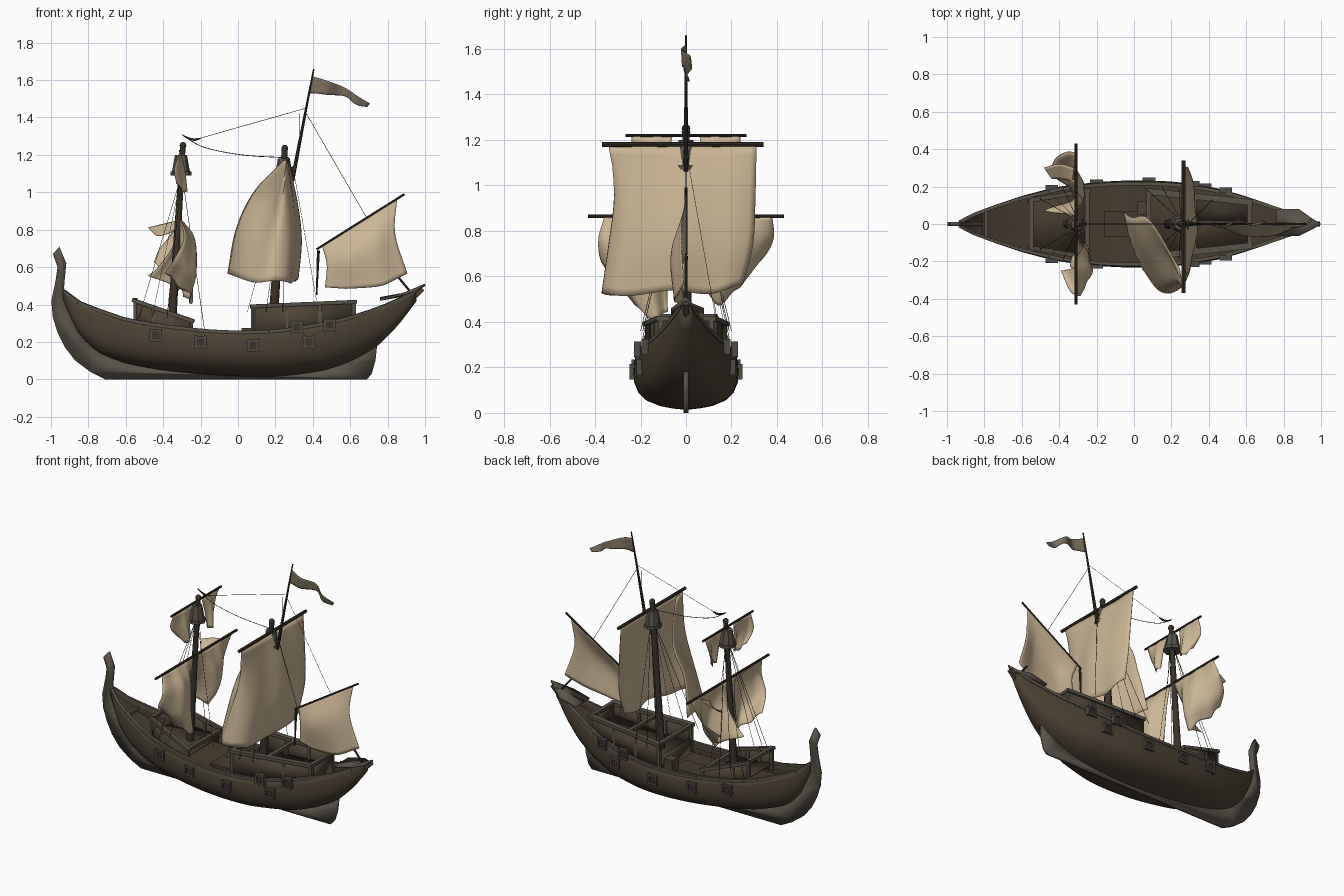
import bpy, bmesh, math
from mathutils import Vector as V, Matrix


def mat(name, c):
    m = bpy.data.materials.new(name)
    m.diffuse_color = (*c, 1)
    return m


HULL = mat("hull_brown", (0.074, 0.055, 0.035))
DECK = mat("deck_brown", (0.062, 0.045, 0.028))
TRIM = mat("weathered_trim", (0.1, 0.086, 0.066))
IRON = mat("port_grey", (0.075, 0.069, 0.058))
MAST = mat("dark_timber", (0.042, 0.032, 0.023))
SAIL = mat("sail_canvas", (0.6, 0.465, 0.295))
FLAG = mat("flag_cloth", (0.2, 0.16, 0.11))
ROPE = mat("rope", (0.03, 0.025, 0.02))


def finish(name, bm, m, angle=35, thick=0.0, offset=0.0):
    bmesh.ops.recalc_face_normals(bm, faces=bm.faces)
    me = bpy.data.meshes.new(name)
    bm.to_mesh(me)
    bm.free()
    me.materials.append(m)
    me.shade_smooth()
    me.set_sharp_from_angle(angle=math.radians(angle))
    ob = bpy.data.objects.new(name, me)
    bpy.context.collection.objects.link(ob)
    if thick:
        s = ob.modifiers.new("thickness", 'SOLIDIFY')
        s.thickness, s.offset = thick, offset
    return ob


def spline(pts, t):
    """Smooth curve through points, t in 0..1."""
    n = len(pts) - 1
    i = min(int(t * n), n - 1)
    f = t * n - i
    b, c = V(pts[i]), V(pts[i + 1])
    a = V(pts[i - 1]) if i else 2 * b - c
    d = V(pts[i + 2]) if i + 2 <= n else 2 * c - b
    return 0.5 * (2 * b + (c - a) * f + (2 * a - 5 * b + 4 * c - d) * f * f + (3 * b - a - 3 * c + d) * f ** 3)


def grid(bm, rows):
    vs = [[bm.verts.new(p) for p in r] for r in rows]
    for a, b in zip(vs, vs[1:]):
        for j in range(len(a) - 1):
            bm.faces.new((a[j], a[j + 1], b[j + 1], b[j]))


def cloth(name, rows, m=SAIL, nu=28, nv=20, ripple=0.008, folds=4):
    """Cloth lofted through rows of control points."""
    bm = bmesh.new()
    out = []
    for k in range(nv + 1):
        v = k / nv
        row = []
        for j in range(nu + 1):
            u = j / nu
            p = spline([spline(r, u) for r in rows], v)
            p.x += ripple * math.sin(u * folds * 6.28) * (0.25 + v)
            p.z += ripple * math.cos(u * folds * 5) * v
            row.append(p)
        out.append(row)
    grid(bm, out)
    return finish(name, bm, m, 60, 0.004)


def rod(bm, a, b, r1, r2=None, sides=8):
    a, b = V(a), V(b)
    d = b - a
    mx = d.to_track_quat('Z', 'Y').to_matrix().to_4x4()
    mx.translation = (a + b) / 2
    bmesh.ops.create_cone(bm, cap_ends=True, segments=sides, radius1=r1,
                          radius2=r1 if r2 is None else r2, depth=d.length, matrix=mx)


def beam(bm, a, b, w, h):
    a, b = V(a), V(b)
    d = b - a
    r = bmesh.ops.create_cube(bm, size=1)
    q = d.to_track_quat('X', 'Z')
    for v in r['verts']:
        v.co = q @ V((v.co.x * d.length, v.co.y * w, v.co.z * h)) + (a + b) / 2


def slab(name, outline, m, thick):
    bm = bmesh.new()
    bm.faces.new([bm.verts.new(p) for p in outline])
    return finish(name, bm, m, 35, thick)


# hull: stations of x, half width, bottom z, rail z
ST = [(-.93, .012, .42, .47), (-.85, .055, .25, .41), (-.75, .095, .15, .37), (-.6, .145, .09, .32),
      (-.4, .195, .052, .285), (-.1, .225, .025, .255), (.2, .222, .02, .258), (.45, .185, .05, .295),
      (.6, .142, .1, .33), (.74, .095, .18, .375), (.85, .055, .29, .42), (.95, .014, .42, .475)]
XS = [s[0] for s in ST]


def station(x):
    i = max(k for k in range(len(XS) - 1) if XS[k] <= x + 1e-6)
    f = (x - XS[i]) / (XS[i + 1] - XS[i])
    return spline([s[1:] for s in ST], (i + f) / (len(XS) - 1))


SEC = [(0, 0), (.25, .025), (.5, .07), (.75, .17), (.9, .31), (.98, .5), (1, .68), (.985, .85), (.95, 1)]
PROFILE = [(-a, b) for a, b in SEC[:0:-1]] + SEC
STEPS = [-.93 + 1.88 * i / 48 for i in range(49)]
bm = bmesh.new()
rows = []
for x in STEPS:
    w, zb, zr = station(x)
    rows.append([(x, w * fy, zb + (zr - zb) * fz) for fy, fz in PROFILE])
grid(bm, rows)
finish("hull", bm, HULL, 50, 0.01)

# main deck
bm = bmesh.new()
rows = []
for x in STEPS[3:-3]:
    w, zb, zr = station(x)
    z = zr - min(0.07, 0.3 * (zr - zb))
    rows.append([(x, w * s, z) for s in (-.96, 0, .96)])
grid(bm, rows)
finish("deck", bm, DECK)

# gunwale rails
for s, n in ((-1, "left"), (1, "right")):
    bm = bmesh.new()
    pts = [(x, s * station(x)[0] * .95, station(x)[2]) for x in STEPS[::2]]
    for a, b in zip(pts, pts[1:]):
        beam(bm, a, b, .019, .018)
    finish("gunwale_" + n, bm, TRIM)

# keel with tall curved stem
KEEL = [(-.93, .49), (-.925, .55), (-.918, .62), (-.955, .71), (-.99, .67), (-.965, .6), (-.975, .53), (-.998, .42),
        (-.99, .33), (-.965, .25), (-.925, .17), (-.87, .1), (-.79, .04), (-.71, 0), (.69, 0), (.715, .03), (.735, .1),
        (.745, .19), (.6, .12), (.45, .065), (.2, .03), (-.1, .03), (-.4, .06), (-.6, .1), (-.75, .17), (-.85, .27),
        (-.905, .4)]
slab("keel_and_stem", [(x, 0, z) for x, z in KEEL], TRIM, 0.022)

# beak platform and its stem timber
slab("beak_platform", [(.76, -.065, .425), (.88, -.065, .455), (.95, -.03, .475), (1.0, 0, .505), (.95, .03, .475),
                       (.88, .08, .455), (.76, .08, .425)], TRIM, 0.012)
bm = bmesh.new()
beam(bm, (.74, 0, .19), (.85, 0, .3), .024, .02)
beam(bm, (.85, 0, .3), (.94, 0, .43), .024, .02)
beam(bm, (.93, 0, .43), (.985, 0, .485), .028, .028)
finish("beak_timber", bm, HULL)


# castles: walls, sloping rails, posts and a raised floor
def castle(name, x0, y0, z0, x1, y1, z1, b0, b1, cross, rail):
    walls, frame = bmesh.new(), bmesh.new()
    for s in (-1, 1):
        grid(walls, [[(x0, s * y0, b0), (x1, s * y1, b1)], [(x0, s * y0, z0), (x1, s * y1, z1)]])
        beam(frame, (x0 - .015, s * y0, z0), (x1 + .015, s * y1, z1), rail, .02)
        for f in (0, .33, .66, 1):
            x, y = x0 + (x1 - x0) * f, s * (y0 + (y1 - y0) * f)
            beam(frame, (x, y * .97, b0 + (b1 - b0) * f), (x, y * .97, z0 + (z1 - z0) * f), .02, .02)
    for f in cross:
        x, y, z = (a + (b - a) * f for a, b in ((x0, x1), (y0, y1), (z0, z1)))
        beam(frame, (x, -y, z), (x, y, z), .024, .02)
    finish(name + "_walls", walls, HULL, 35, .01)
    finish(name + "_frame", frame, TRIM)
    slab(name + "_floor", [(x0, -y0, b0 + .045), (x1, -y1, b1 + .045), (x1, y1, b1 + .045), (x0, y0, b0 + .045)],
         DECK, .006)


castle("fore_castle", -.55, .125, .425, -.25, .18, .31, .27, .22, (0, 1), .024)
castle("main_castle", .08, .175, .39, .62, .115, .415, .22, .29, (0, .45, 1), .034)
bm = bmesh.new()
grid(bm, [[(.62, -.11, .29), (.62, .11, .29)], [(.62, -.11, .41), (.62, .11, .41)]])
grid(bm, [[(.085, -.17, .2), (.085, .17, .2)], [(.085, -.17, .3), (.085, .17, .3)]])
finish("castle_bulkheads", bm, HULL, 35, .01)
slab("castle_floor_opening", [(.33, .02, .3), (.6, .02, .335), (.6, .1, .335), (.33, .13, .3)], MAST, .008)

# deck hatch, boarding box and small thwart
bm = bmesh.new()
beam(bm, (-.16, 0, .19), (.05, 0, .19), .14, .03)
finish("hatch", bm, DECK)
bm = bmesh.new()
beam(bm, (.02, .085, .23), (.08, .085, .23), .07, .09)
finish("boarding_box", bm, HULL)
bm = bmesh.new()
beam(bm, (-.79, -.07, .35), (-.79, .07, .35), .02, .02)
finish("stem_thwart", bm, TRIM)

# framed port boxes on both sides
frames, panes = bmesh.new(), bmesh.new()
for x, z in ((-.44, .235), (-.2, .2), (.08, .18), (.315, .28), (.38, .2), (.49, .29)):
    for s in (-1, 1):
        y = s * (station(x)[0] + .006)
        for d in (-.026, .026):
            beam(frames, (x + d, y, z - .034), (x + d, y, z + .034), .03, .013)
            beam(frames, (x - .034, y, z + d), (x + .034, y, z + d), .03, .013)
        beam(panes, (x - .026, y, z), (x + .026, y, z), .014, .05)
finish("port_frames", frames, IRON)
finish("port_panels", panes, MAST)

# masts, tops and yards
bm = bmesh.new()
rod(bm, (-.36, 0, .2), (-.294, 0, 1.25), .025, .014, 12)
rod(bm, (.18, 0, .2), (.25, 0, 1.23), .027, .016, 12)
rod(bm, (.29, 0, 1.06), (.405, 0, 1.66), .011, .004, 8)
rod(bm, (.2, 0, 1.1), (.31, 0, 1.13), .012, .012, 6)
for p in ((-.294, 0, 1.25), (.25, 0, 1.235)):
    bmesh.ops.create_uvsphere(bm, u_segments=10, v_segments=6, radius=.019, matrix=Matrix.Translation(p))
finish("masts", bm, MAST)
bm = bmesh.new()
for x, z in ((-.305, 1.09), (.245, 1.07)):
    rod(bm, (x, 0, z), (x, 0, z + .02), .056, .056)
    rod(bm, (x, 0, z + .02), (x, 0, z + .11), .048, .032)
finish("mast_tops", bm, TRIM)
bm = bmesh.new()
rod(bm, (.265, -.37, 1.18), (.265, .34, 1.18), .01)
rod(bm, (-.31, -.43, .865), (-.31, .43, .865), .008)
rod(bm, (-.31, -.265, 1.22), (-.31, .265, 1.22), .007)
rod(bm, (.42, 0, .695), (.89, 0, .99), .006)
rod(bm, (.85, 0, .555), (.92, 0, .47), .006)
rod(bm, (.76, 0, .43), (.98, 0, .47), .01)
rod(bm, (.43, 0, .69), (.42, 0, .45), .008, .004)
finish("yards", bm, MAST)

# sails
cloth("main_sail", [
    [(.265, .31, 1.17), (.265, .15, 1.17), (.265, 0, 1.17), (.265, -.17, 1.17), (.265, -.33, 1.17), (.258, -.31, 1.17),
     (.245, -.24, 1.17)],
    [(.28, .305, .95), (.31, .14, .95), (.31, -.03, .95), (.295, -.2, .95), (.24, -.315, .95), (.17, -.16, .97),
     (.085, .02, 1.0)],
    [(.29, .295, .74), (.33, .12, .74), (.33, -.06, .74), (.3, -.24, .74), (.21, -.34, .73), (.09, -.2, .75),
     (-.01, .035, .8)],
    [(.28, .25, .56), (.31, .1, .53), (.31, -.08, .53), (.28, -.28, .52), (.18, -.37, .52), (.045, -.25, .53),
     (-.055, .065, .56)]], nu=36)
cloth("fore_sail_left", [
    [(-.31, -.36, .86), (-.31, -.25, .86), (-.31, -.14, .86), (-.31, -.03, .86)],
    [(-.29, -.385, .75), (-.24, -.27, .75), (-.25, -.16, .75), (-.31, -.06, .72)],
    [(-.34, -.36, .64), (-.24, -.28, .58), (-.24, -.17, .56), (-.31, -.08, .56)],
    [(-.39, -.25, .56), (-.28, -.22, .47), (-.25, -.14, .41), (-.29, -.08, .45)]], nu=18, folds=3)
cloth("fore_sail_right", [
    [(-.31, .38, .86), (-.31, .26, .86), (-.31, .14, .86), (-.31, .01, .86)],
    [(-.36, .385, .77), (-.29, .26, .74), (-.27, .15, .72), (-.35, .05, .71)],
    [(-.42, .35, .69), (-.32, .25, .61), (-.27, .16, .58), (-.43, .06, .6)],
    [(-.45, .28, .62), (-.38, .22, .54), (-.32, .14, .48), (-.48, .07, .56)]], nu=18, folds=3)
cloth("fore_sail_loose_flap", [
    [(-.32, .3, .85), (-.4, .32, .83), (-.48, .3, .81)],
    [(-.33, .22, .8), (-.39, .24, .78), (-.44, .24, .77)]], nu=10, nv=6, folds=1)
for s, n in ((-1, "left"), (1, "right")):
    cloth("top_sail_" + n, [
        [(-.31, s * .24, 1.215), (-.31, s * .15, 1.215), (-.31, s * .06, 1.215)],
        [(-.34, s * .23, 1.12), (-.29, s * .15, 1.11), (-.3, s * .08, 1.12)],
        [(-.33, s * .17, 1.04), (-.28, s * .13, 1.0), (-.29, s * .09, 1.02)]], nu=12, nv=10, folds=2, ripple=.006)
cloth("jib_sail", [
    [(.45, 0, .71), (.58, 0, .79), (.72, 0, .88), (.85, 0, .96)],
    [(.475, -.02, .61), (.59, -.06, .66), (.73, -.06, .72), (.84, -.02, .78)],
    [(.465, -.01, .485), (.6, -.04, .49), (.76, -.05, .495), (.905, -.01, .57)]], ripple=.005, folds=2)

# flag and pennant
cloth("flag", [
    [(.398, 0, 1.62), (.48, -.02, 1.595), (.56, .02, 1.565), (.63, -.01, 1.52), (.705, .01, 1.475)],
    [(.385, 0, 1.525), (.47, -.015, 1.525), (.56, .025, 1.515), (.62, 0, 1.475), (.69, .015, 1.46)]],
    FLAG, nv=6, ripple=.004, folds=2)
cloth("pennant", [[(-.3, 0, 1.31), (-.25, 0, 1.29), (-.2, 0, 1.29)],
                  [(-.298, 0, 1.305), (-.24, 0, 1.275), (-.2, 0, 1.285)]], ROPE, nu=8, nv=2, ripple=0)

# rigging
bm = bmesh.new()
LINES = [((.36, 0, 1.43), (.69, 0, .86)), ((.365, 0, 1.45), (-.2, 0, 1.29)), ((.33, 0, 1.27), (.33, 0, 1.42)),
         ((.3, .01, 1.1), (.42, .13, .42)), ((-.3, 0, 1.1), (-.18, 0, .27))]
for s in (-1, 1):
    LINES += [((-.3, s * .02, 1.1), (x, s * y, .33)) for x, y in ((-.53, .15), (-.46, .18), (-.38, .19))]
    LINES += [((.25, s * .02, 1.09), (x, s * y, .36)) for x, y in ((.05, .2), (.15, .2), (.24, .19))]
for a, b in LINES:
    rod(bm, a, b, .0014, sides=4)
sag = [spline([(-.29, 0, 1.3), (-.18, 0, 1.24), (.02, 0, 1.2), (.25, 0, 1.185)], i / 10) for i in range(11)]
for a, b in zip(sag, sag[1:]):
    rod(bm, a, b, .002, sides=4)
finish("rigging", bm, ROPE)
